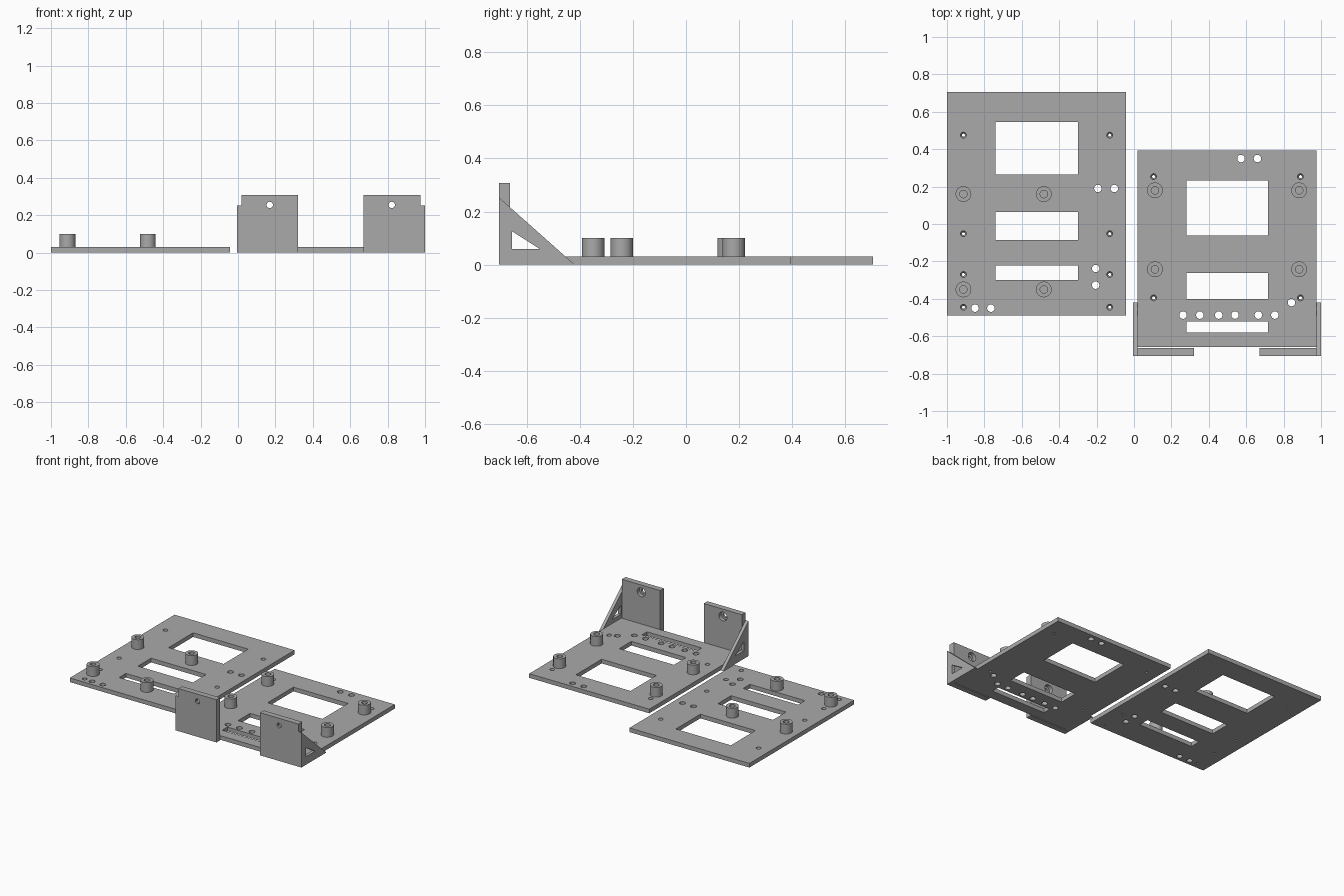
import bpy, bmesh, math

if "Cube" in bpy.data.objects:
    bpy.data.objects.remove(bpy.data.objects["Cube"])

T = 0.03      # plate thickness
TOP = 0.10    # standoff top
grey = bpy.data.materials.new("plain grey")
grey.diffuse_color = (0.4, 0.4, 0.4, 1)
grey.use_nodes = True
grey.node_tree.nodes["Principled BSDF"].inputs["Base Color"].default_value = grey.diffuse_color


def make(name, bm):
    bmesh.ops.recalc_face_normals(bm, faces=bm.faces)
    me = bpy.data.meshes.new(name)
    bm.to_mesh(me)
    bm.free()
    me.materials.append(grey)
    ob = bpy.data.objects.new(name, me)
    bpy.context.collection.objects.link(ob)
    return ob


def add_box(bm, x0, x1, y0, y1, z0, z1):
    vs = bmesh.ops.create_cube(bm, size=1)["verts"]
    for v in vs:
        v.co = ((x0 + x1) / 2 + v.co.x * (x1 - x0), (y0 + y1) / 2 + v.co.y * (y1 - y0),
                (z0 + z1) / 2 + v.co.z * (z1 - z0))


def add_turned(bm, x, y, profile, n=32, axis="z", z=0):
    """Solid turned from (radius, height) pairs; axis y places height along y."""
    rings = []
    for r, h in profile:
        ring = []
        for i in range(n):
            a = 2 * math.pi * i / n
            c, s = r * math.cos(a), r * math.sin(a)
            ring.append(bm.verts.new((x + c, y + s, h) if axis == "z" else (x + c, h, z + s)))
        rings.append(ring)
    for a, b in zip(rings, rings[1:]):
        for i in range(n):
            j = (i + 1) % n
            bm.faces.new((a[i], a[j], b[j], b[i]))
    bm.faces.new(rings[0][::-1])
    bm.faces.new(rings[-1])


def cut(ob, bm):
    cutter = make("cutter", bm)
    cutter.hide_render = True
    mod = ob.modifiers.new("cut", "BOOLEAN")
    mod.operation, mod.solver, mod.object = "DIFFERENCE", "EXACT", cutter
    dg = bpy.context.evaluated_depsgraph_get()
    me = bpy.data.meshes.new_from_object(ob.evaluated_get(dg))
    ob.modifiers.clear()
    ob.data = me
    bpy.data.objects.remove(cutter)


def smooth(ob):
    bpy.ops.object.select_all(action="DESELECT")
    ob.select_set(True)
    bpy.context.view_layer.objects.active = ob
    bpy.ops.object.shade_smooth_by_angle(angle=math.radians(30))


def plate(name, outline, windows, wire_holes, screw_holes):
    bm = bmesh.new()
    add_box(bm, *outline, 0, T)
    ob = make(name, bm)
    bm = bmesh.new()
    for w in windows:
        add_box(bm, *w, -0.05, 0.08)
    for x, y in wire_holes:
        add_turned(bm, x, y, [(0.02, -0.05), (0.02, 0.08)])
    for x, y in screw_holes:   # countersunk
        add_turned(bm, x, y, [(0.008, -0.05), (0.008, 0.012), (0.016, 0.024), (0.016, 0.08)], 20)
    cut(ob, bm)
    smooth(ob)


def standoffs(name, xs, ys):
    for x in xs:
        for y in ys:
            bm = bmesh.new()
            add_turned(bm, x, y, [(0.042, T), (0.042, TOP), (0.02, TOP), (0.02, T + 0.005)])
            smooth(make(name, bm))


# Left plate
plate("left_plate", (-1, -0.042, -0.49, 0.705),
      [(-0.74, -0.30, 0.265, 0.545), (-0.74, -0.30, -0.085, 0.065), (-0.74, -0.30, -0.30, -0.222)],
      [(-0.193, 0.19), (-0.105, 0.19), (-0.205, -0.238), (-0.205, -0.327),
       (-0.85, -0.45), (-0.765, -0.45)],
      [(x, y) for x in (-0.912, -0.13) for y in (0.475, -0.052, -0.27, -0.445)])
standoffs("left_standoff", (-0.912, -0.482), (0.16, -0.35))

# Right plate
plate("right_plate", (0.018, 0.977, -0.657, 0.393),
      [(0.28, 0.717, -0.062, 0.232), (0.28, 0.717, -0.40, -0.262), (0.28, 0.717, -0.58, -0.522)],
      [(0.572, 0.35), (0.66, 0.35), (0.842, -0.42)] +
      [(x, -0.487) for x in (0.262, 0.352, 0.453, 0.54, 0.665, 0.753)],
      [(x, y) for x in (0.105, 0.89) for y in (0.253, -0.395)])
standoffs("right_standoff", (0.112, 0.883), (0.18, -0.242))

# Upright tabs with a bolt hole, widened at the back
for x0, x1, hx in ((0.018, 0.322, 0.17), (0.67, 0.977, 0.822)):
    bm = bmesh.new()
    add_box(bm, x0, x1, -0.705, -0.663, 0, 0.308)
    tab = make("upright_tab", bm)
    bm = bmesh.new()
    add_turned(bm, hx, 0, [(0.017, -0.75), (0.017, -0.69), (0.032, -0.69), (0.032, -0.6)],
               axis="y", z=0.255)
    cut(tab, bm)
    smooth(tab)

# Side gussets with a triangular opening
outer = [(-0.705, 0), (-0.42, 0), (-0.705, 0.253)]
inner = [(-0.655, 0.058), (-0.55, 0.058), (-0.655, 0.125)]
for x0, x1 in ((-0.005, 0.018), (0.977, 1.0)):
    bm = bmesh.new()
    loops = [[bm.verts.new((x, y, z)) for y, z in tri] for x in (x0, x1) for tri in (outer, inner)]
    o0, i0, o1, i1 = loops
    for i in range(3):
        j = (i + 1) % 3
        for a, b in ((o0, i0), (o1, i1), (o0, o1), (i0, i1)):
            bm.faces.new((a[i], a[j], b[j], b[i]))
    make("side_gusset", bm)
